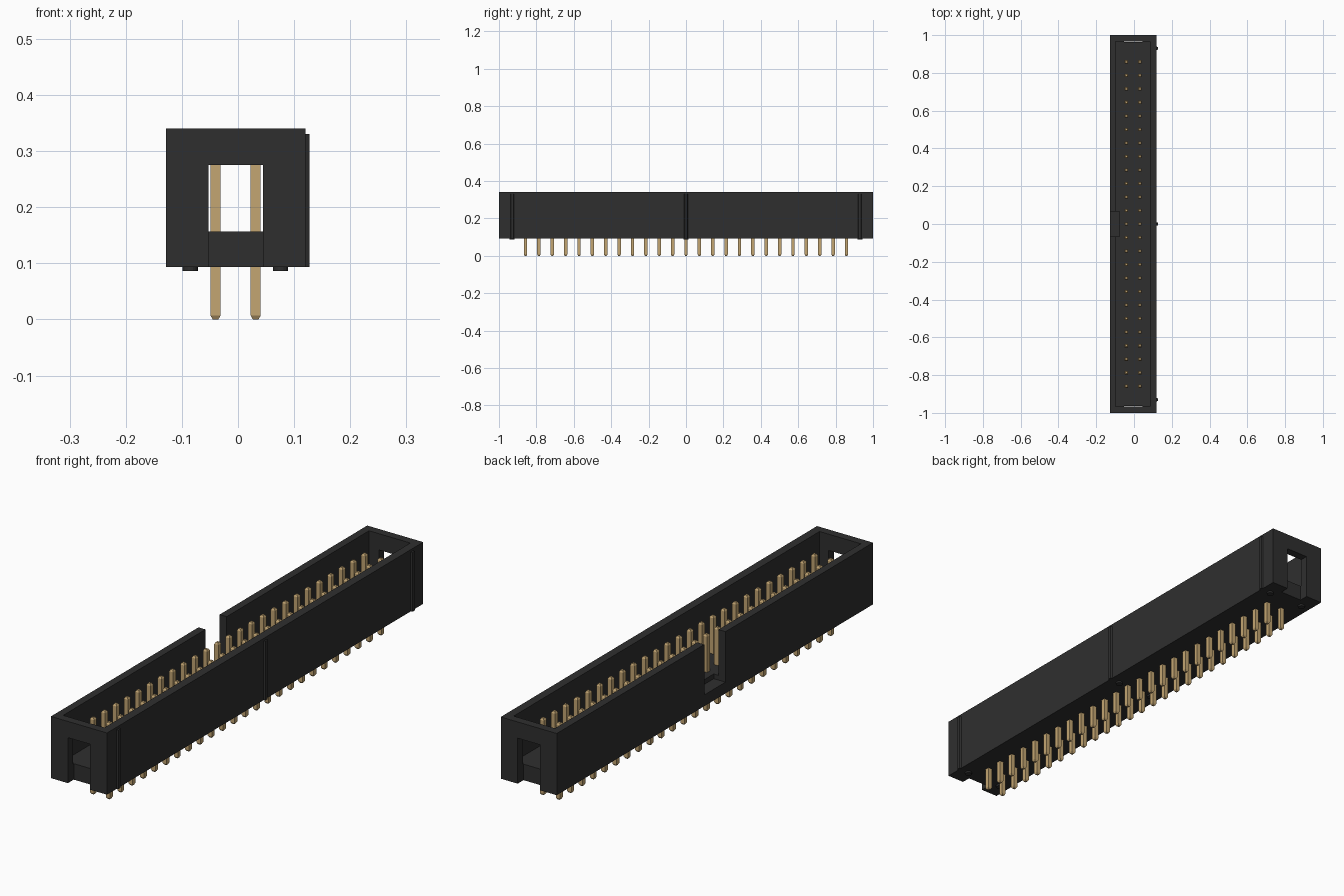
import bpy, bmesh

cube = bpy.data.objects.get("Cube")
if cube:
    bpy.data.objects.remove(cube, do_unlink=True)


def material(name, color):
    m = bpy.data.materials.new(name)
    m.diffuse_color = color
    m.use_nodes = True
    bsdf = next(n for n in m.node_tree.nodes if n.type == 'BSDF_PRINCIPLED')
    bsdf.inputs["Base Color"].default_value = color
    return m


BLACK = material("black_plastic", (0.028, 0.028, 0.028, 1))
GOLD = material("gold_metal", (0.55, 0.38, 0.17, 1))


def add_object(name, bm, mat):
    bmesh.ops.recalc_face_normals(bm, faces=bm.faces)
    mesh = bpy.data.meshes.new(name)
    bm.to_mesh(mesh)
    bm.free()
    mesh.materials.append(mat)
    ob = bpy.data.objects.new(name, mesh)
    bpy.context.collection.objects.link(ob)
    return ob


def box(name, x, y, z, mat=BLACK):
    bm = bmesh.new()
    bmesh.ops.create_cube(bm, size=1)
    for v in bm.verts:
        for i, (lo, hi) in enumerate((x, y, z)):
            v.co[i] = hi if v.co[i] > 0 else lo
    return add_object(name, bm, mat)


def cut(target, cutter):
    mod = target.modifiers.new("cut", 'BOOLEAN')
    mod.operation = 'DIFFERENCE'
    mod.solver = 'EXACT'
    mod.object = cutter
    bpy.context.view_layer.objects.active = target
    bpy.ops.object.modifier_apply(modifier=mod.name)
    bpy.data.objects.remove(cutter, do_unlink=True)


LEFT, RIGHT = -0.128, 0.12
BOTTOM, FLOOR, TOP = 0.093, 0.157, 0.34

# Shroud: open tray with a key notch and a slot in each end
shroud = box("shroud", (LEFT, RIGHT), (-1, 1), (BOTTOM, TOP))
cut(shroud, box("cavity_cutter", (-0.097, 0.086), (-0.967, 0.967), (FLOOR, 0.5)))
cut(shroud, box("notch_cutter", (-0.2, -0.076), (-0.067, 0.067), (0.138, 0.5)))
for near, far in ((-1.1, -0.963), (0.963, 1.1)):
    cut(shroud, box("slot_cutter", (-0.053, 0.045), (near, far), (0, 0.275)))

# Ribs on the outer wall and round standoffs under the base
for label, y in (("front", -0.93), ("middle", 0), ("back", 0.93)):
    rib = box(label + "_rib", (RIGHT - 0.004, 0.127), (y - 0.011, y + 0.011), (BOTTOM, 0.33))
    for v in rib.data.vertices:
        if v.co.x > RIGHT:
            v.co.y = y + (v.co.y - y) * 0.6
    for side, x in (("right", -0.085), ("left", 0.076)):
        bm = bmesh.new()
        bmesh.ops.create_cone(bm, cap_ends=True, segments=16, radius1=0.0135,
                              radius2=0.0135, depth=0.012)
        bmesh.ops.translate(bm, verts=bm.verts, vec=(x, y, 0.092))
        add_object(f"{label}_{side}_standoff", bm, BLACK)

# Square pins with chamfered tips, repeated in two rows
PITCH, ROWS = 0.0715, 25
bm = bmesh.new()
rings = []
for z, h in ((0, 0.005), (0.007, 0.009), (0.3, 0.009), (0.307, 0.005)):
    rings.append([bm.verts.new((sx * h, sy * h, z))
                  for sx, sy in ((-1, -1), (1, -1), (1, 1), (-1, 1))])
for a, b in zip(rings, rings[1:]):
    for i in range(4):
        j = (i + 1) % 4
        bm.faces.new((a[i], a[j], b[j], b[i]))
bm.faces.new(rings[0])
bm.faces.new(rings[-1])
pins = add_object("pins", bm, GOLD)
pins.location = (-0.04, -PITCH * (ROWS - 1) / 2, 0)
for name, count, offset in (("columns", 2, (PITCH, 0, 0)), ("rows", ROWS, (0, PITCH, 0))):
    arr = pins.modifiers.new(name, 'ARRAY')
    arr.count = count
    arr.use_relative_offset = False
    arr.use_constant_offset = True
    arr.constant_offset_displace = offset
